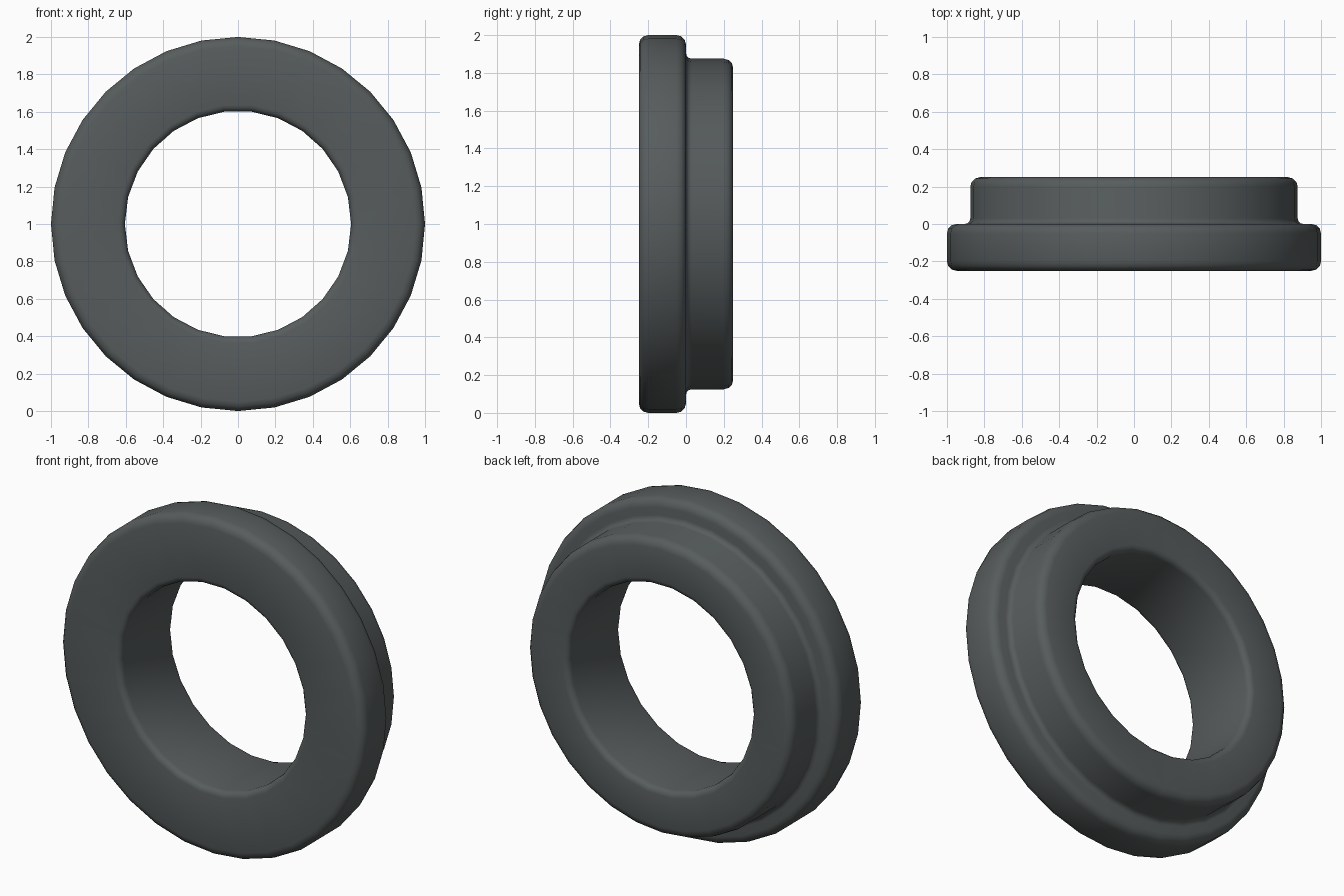
import bpy, bmesh, math

if "Cube" in bpy.data.objects:
    bpy.data.objects.remove(bpy.data.objects["Cube"])

def arc(cr, cy, rad, a0, a1, steps):
    """Rounded corner as (radius, y) points, angles in degrees."""
    pts = []
    for i in range(steps + 1):
        a = math.radians(a0 + (a1 - a0) * i / steps)
        pts.append((cr + rad * math.cos(a), cy + rad * math.sin(a)))
    return pts

def lathe(bm, profile, sides):
    """Turn a profile around the y axis at z = 1; return first and last edge loops."""
    rings = []
    for r, y in profile:
        rings.append([bm.verts.new((r * math.cos(math.tau * i / sides), y,
                                    1 + r * math.sin(math.tau * i / sides)))
                      for i in range(sides)])
    for a, b in zip(rings, rings[1:]):
        for i in range(sides):
            j = (i + 1) % sides
            bm.faces.new((a[i], a[j], b[j], b[i]))
    def loop(ring):
        return [bm.edges.get((ring[i], ring[(i + 1) % sides])) for i in range(sides)]
    return loop(rings[0]), loop(rings[-1])

bm = bmesh.new()

# Outer surface: wide flange, inner fillet, narrower shoulder
R, S, F = 1.0, 0.875, 0.05
outer = arc(R - F, -0.25 + F, F, -90, 0, 3)
outer += arc(R - F, -F, F, 0, 90, 3)
outer += arc(S + 0.03, 0.03, 0.03, 270, 180, 3)
outer += arc(S - F, 0.25 - F, F, 0, 90, 3)
of, ob = lathe(bm, outer, 32)

# Bore with rounded rims
B, G = 0.605, 0.035
bore = arc(B + G, -0.25 + G, G, 270, 180, 3) + arc(B + G, 0.25 - G, G, 180, 90, 3)
bf, bb = lathe(bm, bore, 26)

# Flat front and back faces
for a, b in ((of, bf), (ob, bb)):
    bmesh.ops.triangle_fill(bm, use_beauty=True, edges=a + b)
bmesh.ops.recalc_face_normals(bm, faces=bm.faces)

mesh = bpy.data.meshes.new("flanged_ring")
bm.to_mesh(mesh)
bm.free()
ring = bpy.data.objects.new("flanged_ring", mesh)
bpy.context.collection.objects.link(ring)

mat = bpy.data.materials.new("dark grey")
mat.diffuse_color = (0.095, 0.107, 0.108, 1)
mat.use_nodes = True
mat.node_tree.nodes["Principled BSDF"].inputs["Base Color"].default_value = mat.diffuse_color
mesh.materials.append(mat)

bpy.context.view_layer.objects.active = ring
ring.select_set(True)
bpy.ops.object.shade_smooth_by_angle(angle=math.radians(35))
